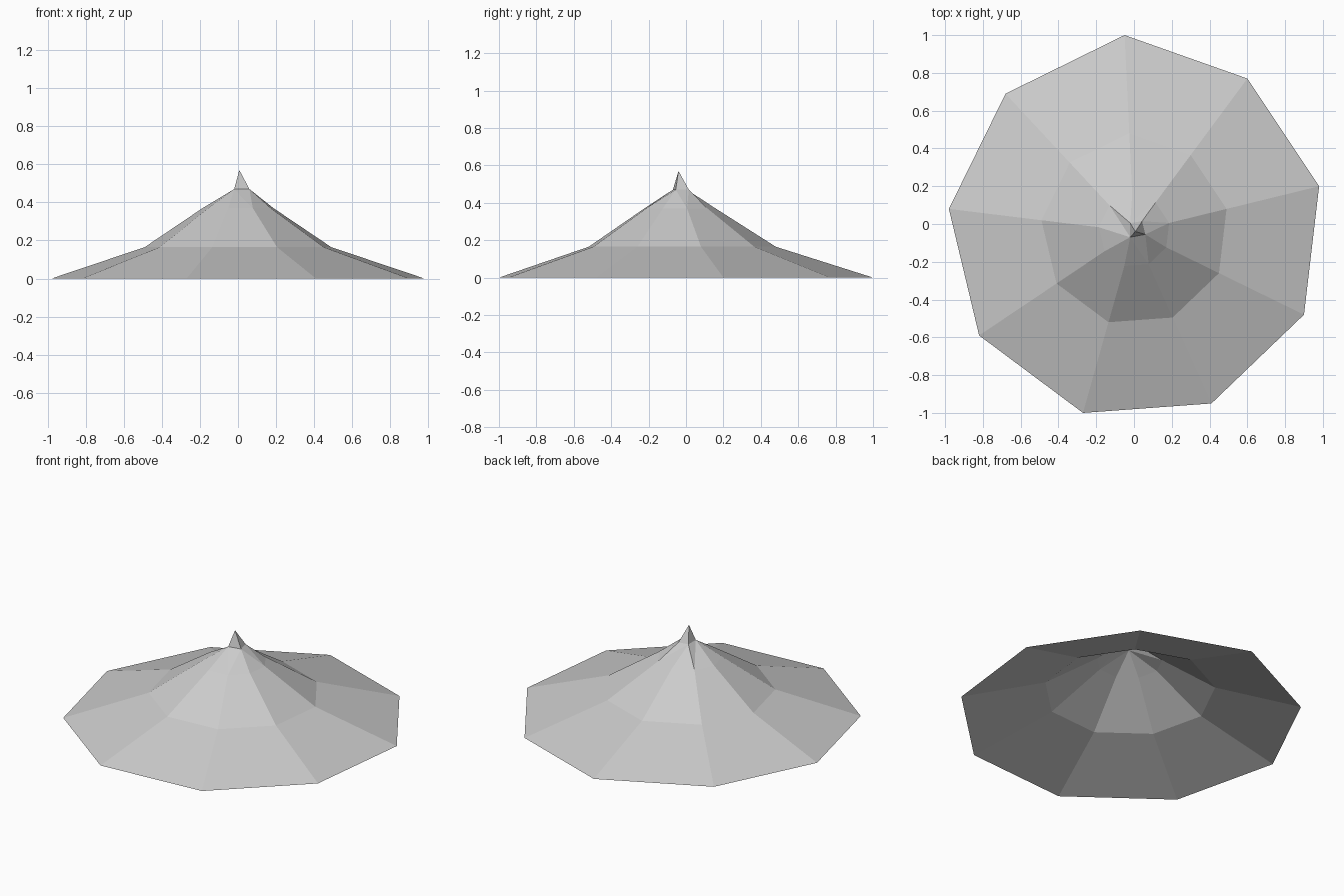
import bpy
import bmesh
from mathutils import Vector

cube = bpy.data.objects.get("Cube")
if cube:
    bpy.data.objects.remove(cube)

# Matte grey cloth
grey = bpy.data.materials.new("plain grey")
grey.use_nodes = True
colour = (0.6, 0.6, 0.6, 1)
grey.diffuse_color = colour
grey.node_tree.nodes["Principled BSDF"].inputs["Base Color"].default_value = colour

# Uneven nine-sided rim, counter-clockwise from the left side
RIM = [(0.98, 0.2), (0.6, 0.77), (-0.05, 1.0), (-0.68, 0.69), (-0.98, 0.08),
       (-0.82, -0.59), (-0.27, -1.0), (0.41, -0.95), (0.9, -0.48)]
AXIS = Vector((0, -0.04))
LEVELS = [(1, 0), (0.5, 0.165), (0.19, 0.37)]  # scale about the axis, height

# Four corners at the foot of the spire, and the one each rim side runs to
CORNERS = [(0.06, -0.055), (0.043, 0.015), (-0.02, 0.005), (-0.02, -0.07)]
SIDE_CORNER = [1, 2, 2, 3, 3, 3, 3, 0, 0]
SPIRE_FOOT = 0.47
TIP = (0.007, -0.04, 0.57)

bm = bmesh.new()
rings = []
for scale, height in LEVELS:
    ring = []
    for point in RIM:
        flat = AXIS.lerp(Vector(point), scale)
        ring.append(bm.verts.new((flat.x, flat.y, height)))
    rings.append(ring)
cap = [bm.verts.new((x, y, SPIRE_FOOT)) for x, y in CORNERS]
tip = bm.verts.new(TIP)

# Sloping panels
count = len(RIM)
for low, high in zip(rings, rings[1:]):
    for i in range(count):
        j = (i + 1) % count
        bm.faces.new((low[i], low[j], high[j], high[i]))

# Crown gathers nine sides into four corners
top = rings[-1]
for i in range(count):
    corner, previous = cap[SIDE_CORNER[i]], cap[SIDE_CORNER[i - 1]]
    bm.faces.new((top[i], top[(i + 1) % count], corner))
    if corner != previous:
        bm.faces.new((top[i], corner, previous))

# Pointed spire
for i in range(len(cap)):
    bm.faces.new((cap[i], cap[(i + 1) % len(cap)], tip))

mesh = bpy.data.meshes.new("canopy")
bm.to_mesh(mesh)
bm.free()
mesh.materials.append(grey)
canopy = bpy.data.objects.new("canopy", mesh)
bpy.context.collection.objects.link(canopy)
